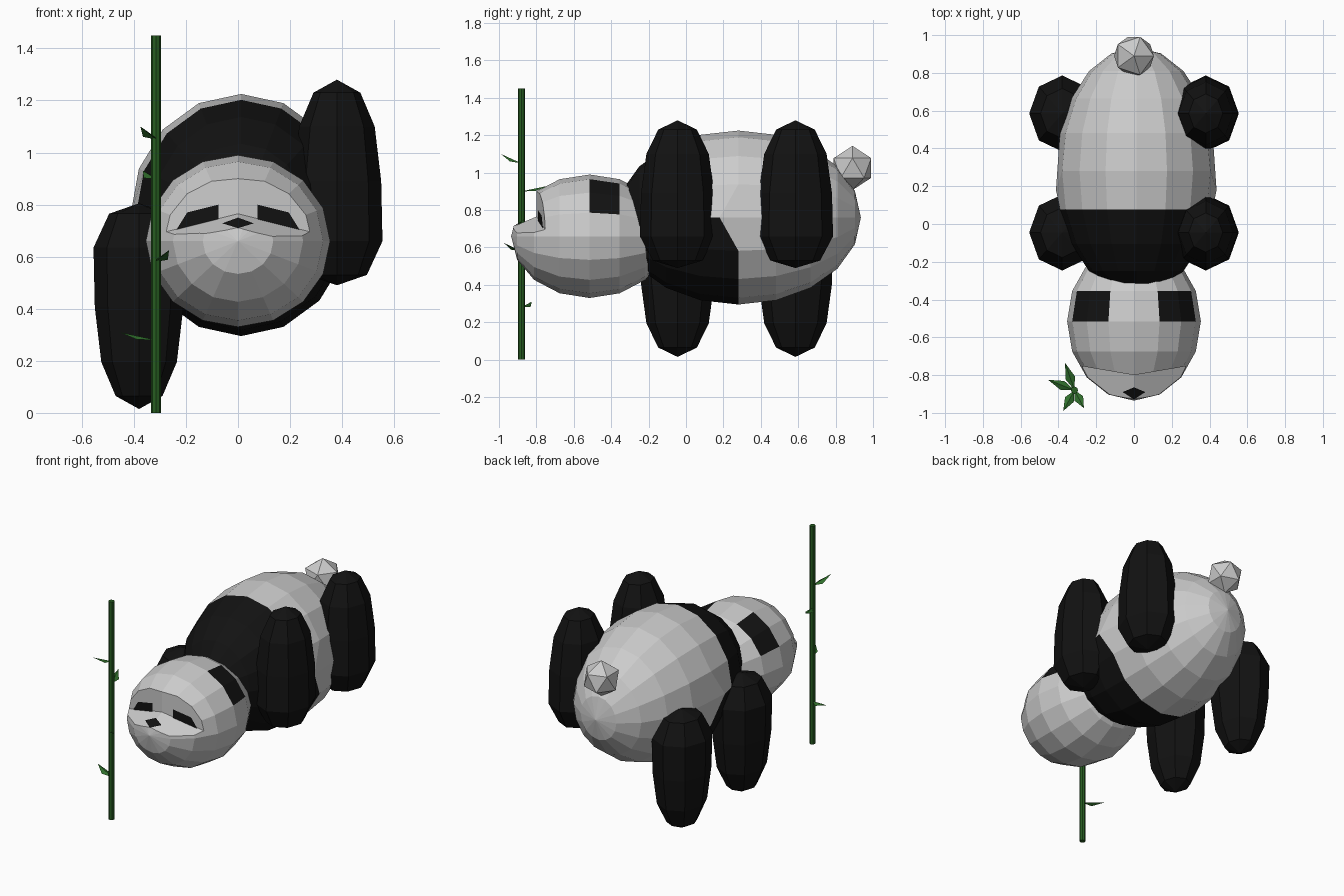
import bpy, bmesh, math
from mathutils import Matrix, Vector

if "Cube" in bpy.data.objects:
    bpy.data.objects.remove(bpy.data.objects["Cube"])


def material(name, rgb):
    m = bpy.data.materials.new(name)
    m.diffuse_color = (*rgb, 1)
    m.use_nodes = True
    m.node_tree.nodes["Principled BSDF"].inputs["Base Color"].default_value = m.diffuse_color
    return m


WHITE = material("pale_fur", (0.8, 0.8, 0.8))
BLACK = material("dark_fur", (0.006, 0.006, 0.006))
STEM = material("stem_green", (0.02, 0.11, 0.015))
LEAF = material("leaf_green", (0.03, 0.16, 0.025))


def finish(bm, name, *mats, solid=True):
    if solid:
        bmesh.ops.recalc_face_normals(bm, faces=bm.faces)
    me = bpy.data.meshes.new(name)
    bm.to_mesh(me)
    bm.free()
    for m in mats:
        me.materials.append(m)
    ob = bpy.data.objects.new(name, me)
    bpy.context.collection.objects.link(ob)
    return ob


def ellipsoid(segments, rings, centre, scale):
    """Low-poly sphere with its poles along y."""
    bm = bmesh.new()
    bmesh.ops.create_uvsphere(
        bm, u_segments=segments, v_segments=rings, radius=1,
        matrix=Matrix.Translation(centre) @ Matrix.Diagonal((*scale, 1))
        @ Matrix.Rotation(math.pi / 2, 4, 'X'))
    return bm


def polygons(name, polys, mat):
    bm = bmesh.new()
    for p in polys:
        bm.faces.new([bm.verts.new(c) for c in p])
    return finish(bm, name, mat, solid=False)


# Body: dark shoulders, reaching further back underneath
bm = ellipsoid(16, 10, (0.012, 0.28, 0.76), (0.425, 0.655, 0.465))
for f in bm.faces:
    c = f.calc_center_median()
    f.material_index = int(c.y < (0.07 if c.z > 0.76 else 0.27))
for v in bm.verts:
    if abs(v.co.y - 0.28) < 0.02 and abs(v.co.z - 0.76) < 0.02:
        v.co.y = 0.18          # slanted colour border at the flank
finish(bm, "body", WHITE, BLACK)

# Head with dark ear patches on the upper back faces
bm = ellipsoid(16, 8, (0, -0.515, 0.66), (0.354, 0.42, 0.33))
for f in bm.faces:
    c = f.calc_center_median()
    if -0.51 < c.y < -0.36 and abs(c.x) > 0.13 and c.z > 0.8:
        f.material_index = 1
head = finish(bm, "head", WHITE, BLACK)

# Wedge that carves the flat brow above the muzzle
def brow_y(x):
    return -0.80 + 0.17 * abs(x)


bm = bmesh.new()
loops = []
for x in (-0.5, 0, 0.5):
    drop = 0.25 * abs(x)
    loops.append([bm.verts.new(c) for c in (
        (x, -1.1, 0.636 - drop), (x, brow_y(x), 0.765 - drop),
        (x, brow_y(x), 1.2), (x, -1.1, 1.2))])
for a, b in zip(loops, loops[1:]):
    for i in range(4):
        j = (i + 1) % 4
        bm.faces.new((a[i], a[j], b[j], b[i]))
bm.faces.new(loops[0])
bm.faces.new(loops[-1])
cutter = finish(bm, "brow_cutter", WHITE)
cutter.hide_render = True
cutter.hide_viewport = True
mod = head.modifiers.new("brow", 'BOOLEAN')
mod.operation = 'DIFFERENCE'
mod.solver = 'EXACT'
mod.object = cutter
# Bake the carving, then drop the cutter
cutter.hide_viewport = False
bpy.context.view_layer.update()
baked = bpy.data.meshes.new_from_object(
    head.evaluated_get(bpy.context.evaluated_depsgraph_get()))
head.modifiers.clear()
head.data = baked
bpy.data.objects.remove(cutter)

# Eye patches and nose
eye = [(0.075, 0.80), (0.075, 0.74), (0.245, 0.69), (0.195, 0.77)]
eyes = []
for s in (1, -1):
    p = [(s * x, brow_y(x) - 0.005, z) for x, z in eye]
    eyes.append(p if s > 0 else p[::-1])
polygons("eye_patches", eyes, BLACK)
top, front = (0, -0.865, 0.75), (0, -0.928, 0.71)
polygons("nose", [(top, (-0.06, -0.89, 0.728), front),
                  (top, front, (0.06, -0.89, 0.728))], BLACK)

# Legs: tapered eight-sided lathe; the right pair is turned upwards
LEG = [(0.05, 0.09), (0.18, 0.145), (0.39, 0.17), (0.62, 0.175), (0.75, 0.115)]


def leg(name, x, y, base, up):
    bm = bmesh.new()
    rings = []
    for t, r in LEG:
        rings.append([bm.verts.new((x + r * math.cos(k * math.pi / 4),
                                    y + 1.15 * r * math.sin(k * math.pi / 4),
                                    base + up * t)) for k in range(8)])
    foot = bm.verts.new((x, y, base))
    hip = bm.verts.new((x, y, base + up * 0.79))
    for k in range(8):
        j = (k + 1) % 8
        for a, b in zip(rings, rings[1:]):
            bm.faces.new((a[k], a[j], b[j], b[k]))
        bm.faces.new((foot, rings[0][j], rings[0][k]))
        bm.faces.new((hip, rings[-1][k], rings[-1][j]))
    finish(bm, name, BLACK)


for part, y in (("front_leg", -0.045), ("back_leg", 0.585)):
    leg(part + "_left", -0.38, y, 0.015, 1)
    leg(part + "_right", 0.38, y, 1.28, -1)

# Tail
bm = bmesh.new()
bmesh.ops.create_icosphere(bm, subdivisions=1, radius=0.118,
                           matrix=Matrix.Translation((0, 0.89, 1.025)))
finish(bm, "tail", WHITE)

# Bamboo stalk
SX, SY = -0.315, -0.88
bm = bmesh.new()
bmesh.ops.create_cone(bm, cap_ends=True, segments=8, radius1=0.019,
                      radius2=0.019, depth=1.45,
                      matrix=Matrix.Translation((SX, SY, 0.725)))
finish(bm, "bamboo_stalk", STEM)

# Bamboo leaves: kites running from the stalk to each tip
leaves = []
for tip, z in (((-0.375, -0.99, 1.10), 1.05), ((-0.365, -0.735, 0.93), 0.90),
               ((-0.265, -0.975, 0.625), 0.58), ((-0.455, -0.825, 0.31), 0.28)):
    a, b = Vector((SX, SY, z)), Vector(tip)
    side = (b - a).cross(Vector((0, 0, 1))).normalized() * 0.026
    mid = a.lerp(b, 0.45) - Vector((0, 0, 0.012))
    leaves += [(a, mid + side, b), (a, b, mid - side)]
polygons("bamboo_leaves", leaves, LEAF)
